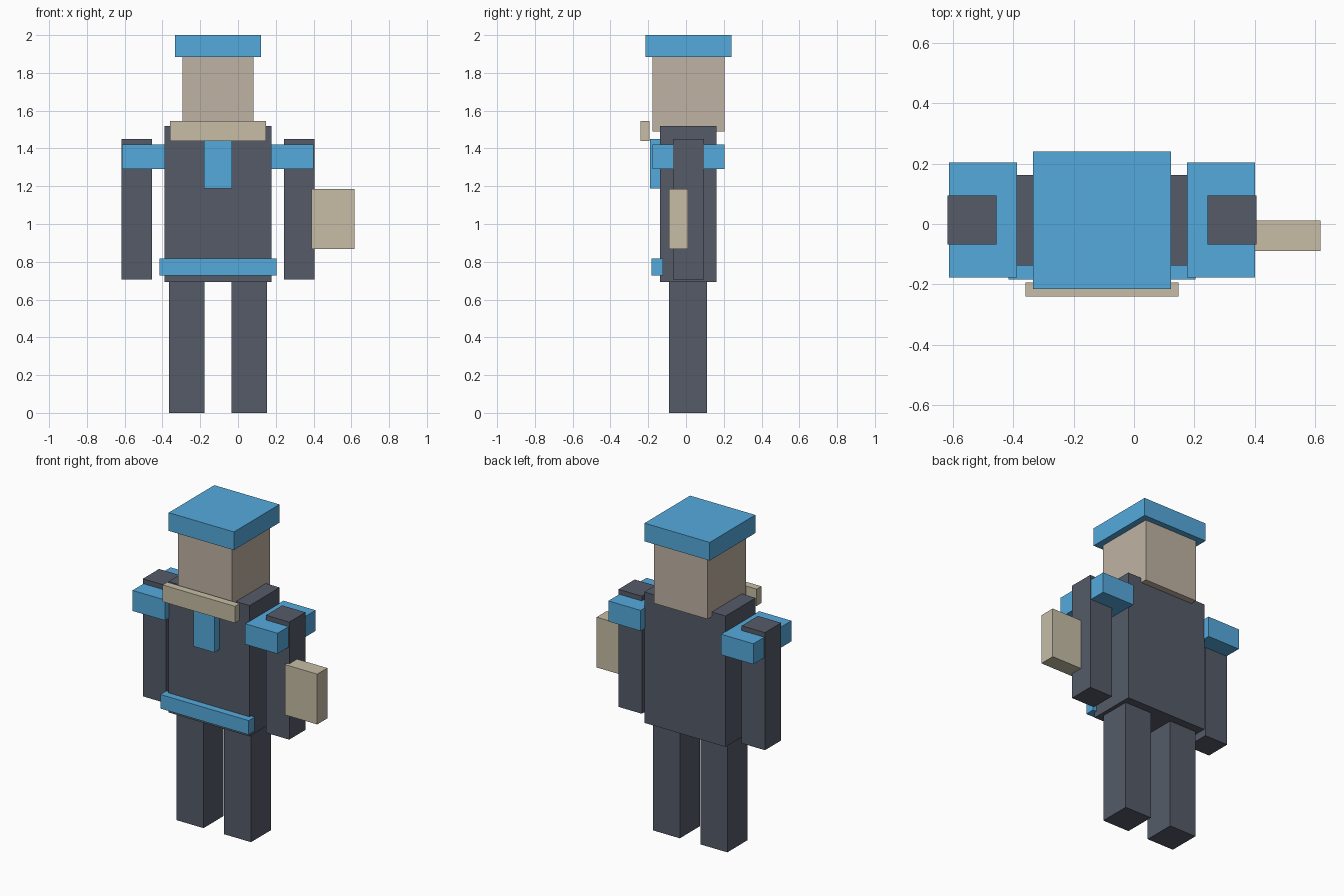
import bpy

if "Cube" in bpy.data.objects:
    bpy.data.objects.remove(bpy.data.objects["Cube"])

CX = -0.106  # body centre line; the held block shifts the figure off x = 0


def material(name, color):
    m = bpy.data.materials.new(name)
    m.diffuse_color = (*color, 1)
    m.use_nodes = True
    m.node_tree.nodes["Principled BSDF"].inputs["Base Color"].default_value = m.diffuse_color
    return m


DARK = material("dark_cloth", (0.09, 0.105, 0.14))
BLUE = material("blue_trim", (0.09, 0.40, 0.72))
SKIN = material("skin", (0.53, 0.45, 0.37))
SAND = material("sand", (0.57, 0.51, 0.38))


def box(name, x, y, z, mat):
    """Box spanning the given (min, max) ranges."""
    spans = (x, y, z)
    bpy.ops.mesh.primitive_cube_add(size=1, location=[(a + b) / 2 for a, b in spans])
    ob = bpy.context.object
    ob.name = name
    ob.scale = [b - a for a, b in spans]
    bpy.ops.object.transform_apply(location=False, rotation=False, scale=True)
    ob.data.materials.append(mat)
    return ob


def centred(name, half, y, z, mat):
    return box(name, (CX - half, CX + half), y, z, mat)


def pair(name, inner, outer, y, z, mat):
    """Left and right copies, measured outward from the centre line."""
    box("left_" + name, (CX - outer, CX - inner), y, z, mat)
    box("right_" + name, (CX + inner, CX + outer), y, z, mat)


# Limbs and shoulder pads
pair("leg", 0.072, 0.260, (-0.09, 0.11), (0, 0.70), DARK)
pair("arm", 0.349, 0.512, (-0.068, 0.094), (0.707, 1.45), DARK)
pair("shoulder_pad", 0.281, 0.507, (-0.178, 0.203), (1.29, 1.42), BLUE)

# Torso, head and cap
centred("torso", 0.284, (-0.138, 0.162), (0.693, 1.52), DARK)
centred("head", 0.188, (-0.178, 0.203), (1.49, 1.89), SKIN)
centred("cap", 0.228, (-0.215, 0.24), (1.885, 2.0), BLUE)

# Front trim
centred("belt", 0.309, (-0.183, -0.123), (0.728, 0.817), BLUE)
centred("chest_panel", 0.073, (-0.19, -0.135), (1.187, 1.45), BLUE)
centred("collar_bar", 0.253, (-0.24, -0.193), (1.44, 1.546), SAND)

# Block held at the right arm
box("held_block", (0.39, 0.617), (-0.09, 0.011), (0.868, 1.186), SAND)
